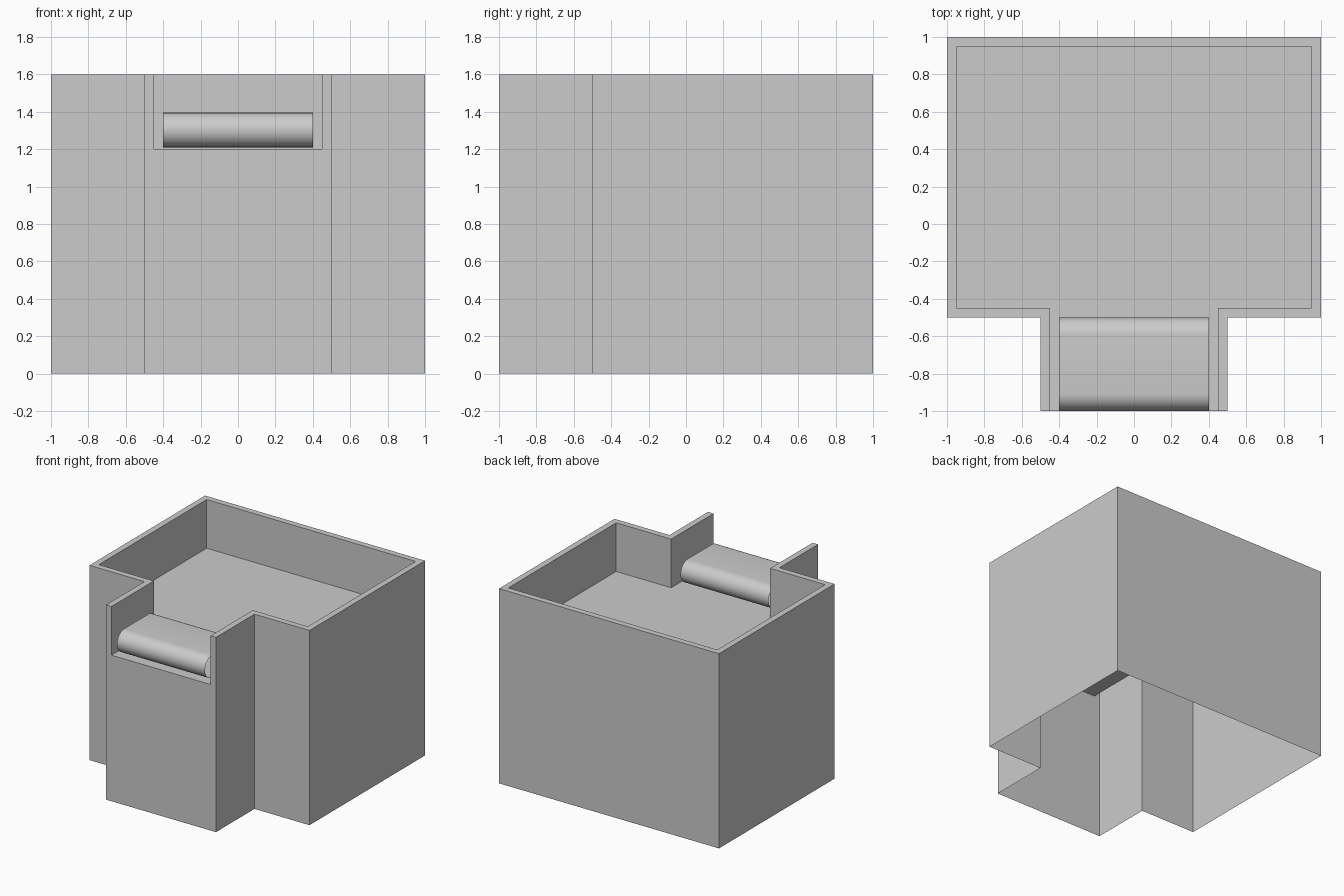
import bpy, bmesh, math

if "Cube" in bpy.data.objects:
    bpy.data.objects.remove(bpy.data.objects["Cube"])

H, FLOOR, T = 1.6, 1.2, 0.05   # rim height, tray height, wall thickness


def make(name, faces):
    """Object from a list of polygons, with shared corners merged."""
    bm = bmesh.new()
    for pts in faces:
        bm.faces.new([bm.verts.new(p) for p in pts])
    bmesh.ops.remove_doubles(bm, verts=bm.verts, dist=1e-5)
    mesh = bpy.data.meshes.new(name)
    bm.to_mesh(mesh)
    bm.free()
    ob = bpy.data.objects.new(name, mesh)
    bpy.context.collection.objects.link(ob)
    return ob


def mirrored(half):
    """Complete a right-hand half outline with its left-hand mirror."""
    return half + [(-x, y) for x, y in reversed(half)]


def wall(path, z0, z1):
    """Vertical sheet following an open path."""
    return [[(*a, z0), (*b, z0), (*b, z1), (*a, z1)] for a, b in zip(path, path[1:])]


# T-shaped outlines, both open at the front
outer = mirrored([(0.5, -1), (0.5, -0.5), (1, -0.5), (1, 1)])
inner = mirrored([(0.5 - T, -1), (0.5 - T, -0.5 + T), (1 - T, -0.5 + T), (1 - T, 1 - T)])

# Housing: outer walls, notched front, rim, inner walls and tray floor (open underneath)
w = 0.5 - T
front = [(-0.5, 0), (0.5, 0), (0.5, H), (w, H), (w, FLOOR), (-w, FLOOR), (-w, H), (-0.5, H)]
faces = wall(outer, 0, H) + wall(inner[::-1], FLOOR, H)
faces.append([(x, -1, z) for x, z in front])
faces.append([(*p, FLOOR) for p in inner])
faces += [[(*inner[i], H), (*outer[i], H), (*outer[i + 1], H), (*inner[i + 1], H)]
          for i in range(len(outer) - 1)]
make("housing", faces)

# Conveyor belt: stadium-shaped loop, open at both ends
R, ZC, N = 0.0925, 1.3025, 16
loop = []
for yc, start in ((-0.5 - R, -math.pi / 2), (-1 + R, math.pi / 2)):
    for i in range(N + 1):
        a = start + math.pi * i / N
        loop.append((yc + R * math.cos(a), ZC + R * math.sin(a)))
belt = make("conveyor_belt", [[(-0.4, *a), (0.4, *a), (0.4, *b), (-0.4, *b)][::-1]
                              for a, b in zip(loop, loop[1:] + loop[:1])])
bm = bmesh.new()
bm.from_mesh(belt.data)
top = max(bm.faces, key=lambda f: f.calc_center_median().z)
bm.normal_update()
if top.normal.z < 0:           # belt faces outward
    bmesh.ops.reverse_faces(bm, faces=bm.faces)
bm.to_mesh(belt.data)
bm.free()
bpy.context.view_layer.objects.active = belt
belt.select_set(True)
bpy.ops.object.shade_smooth_by_angle(angle=math.radians(30))
